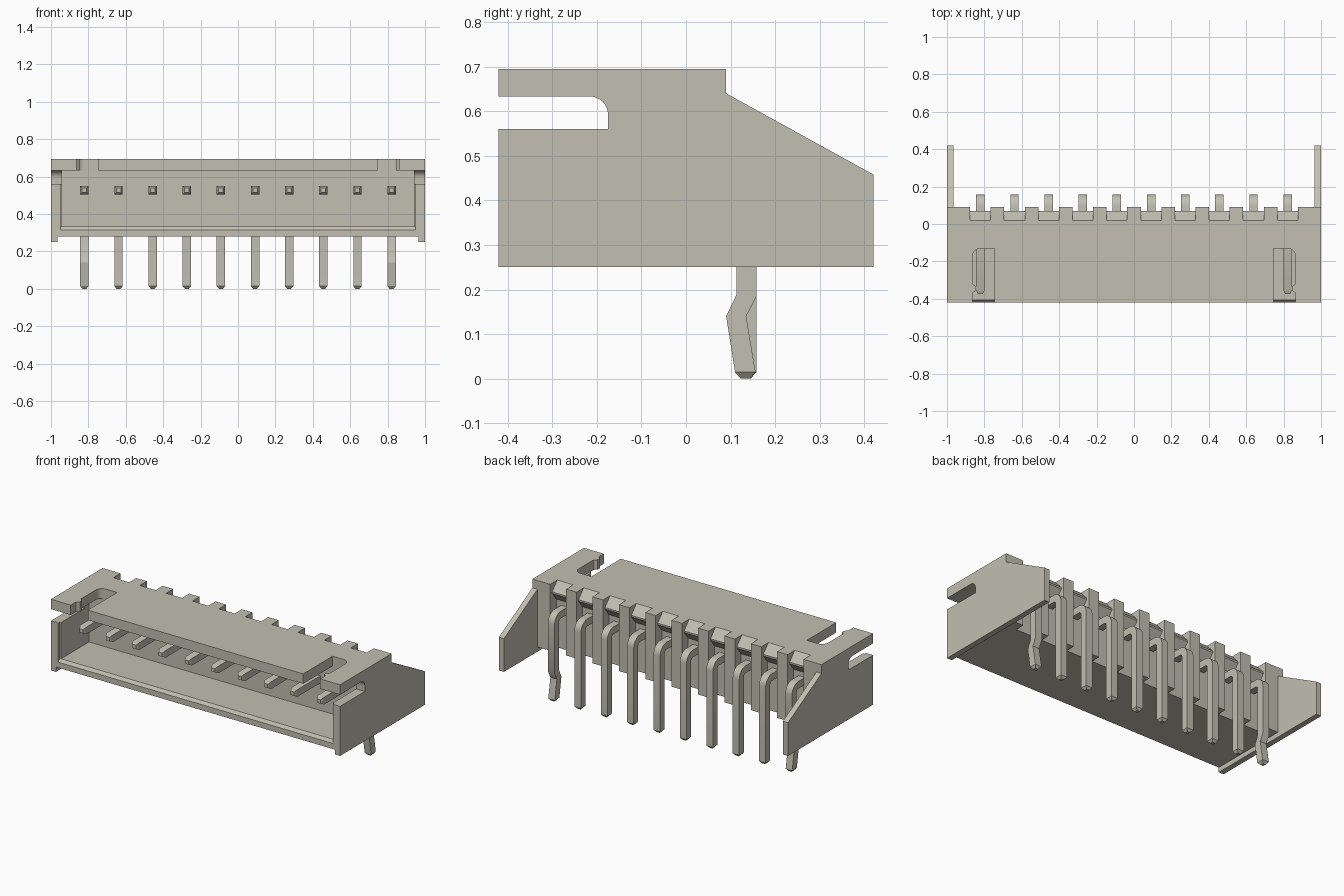
import bpy, bmesh, math

cube = bpy.data.objects.get("Cube")
if cube:
    bpy.data.objects.remove(cube, do_unlink=True)

COLOR = (0.54, 0.52, 0.44, 1)
mat = bpy.data.materials.new("warm_grey_plastic")
mat.use_nodes = True
mat.diffuse_color = COLOR
mat.node_tree.nodes["Principled BSDF"].inputs["Base Color"].default_value = COLOR


def finish(name, bm):
    """Turn a bmesh into a named object with sharp-edged smooth shading."""
    bmesh.ops.recalc_face_normals(bm, faces=bm.faces)
    mesh = bpy.data.meshes.new(name)
    bm.to_mesh(mesh)
    bm.free()
    mesh.materials.append(mat)
    obj = bpy.data.objects.new(name, mesh)
    bpy.context.collection.objects.link(obj)
    bpy.ops.object.select_all(action='DESELECT')
    obj.select_set(True)
    bpy.context.view_layer.objects.active = obj
    bpy.ops.object.shade_smooth_by_angle()
    return obj


def prism(name, profile, axis, a, b):
    """Extrude a closed profile from a to b: yz profile along x, or xy along z."""
    bm = bmesh.new()

    def place(p, t):
        return (t, p[0], p[1]) if axis == 'x' else (p[0], p[1], t)
    low = [bm.verts.new(place(p, a)) for p in profile]
    high = [bm.verts.new(place(p, b)) for p in profile]
    bm.faces.new(low)
    bm.faces.new(high)
    n = len(profile)
    for i in range(n):
        j = (i + 1) % n
        bm.faces.new((low[i], low[j], high[j], high[i]))
    return finish(name, bm)


def arc(cx, cy, r, start, end, steps=8):
    """Points on a circular arc, angles in degrees."""
    angles = [math.radians(start + (end - start) * i / steps) for i in range(steps + 1)]
    return [(cx + r * math.cos(t), cy + r * math.sin(t)) for t in angles]


FRONT, BACK, TAIL = -0.42, 0.09, 0.42
BASE, ROOF, TOP = 0.28, 0.633, 0.695
INNER = 0.965
PITCH, GROOVE = 0.1825, 0.055
pin_x = [(i - 4.5) * PITCH for i in range(10)]

# Floor with a chamfered front lip
prism("floor", [(FRONT, BASE), (-0.13, BASE), (-0.13, 0.333), (-0.405, 0.333),
                (FRONT, 0.315)], 'x', -INNER, INNER)

# Rear wall, with sloped brows over the pin grooves
prism("rear_wall", [(-0.13, BASE), (0.03, BASE), (0.03, 0.58), (0.07, 0.63), (0.07, 0.64),
                    (0.02, TOP), (0.02, ROOF), (-0.13, ROOF)], 'x', -INNER, INNER)

# Roof plate with two open latch slots
half = [(0.745, FRONT), (0.745, -0.13)]
half += arc(0.82, -0.173, 0.043, 90, 0)
half += [(0.863, -0.32), (0.845, -0.335), (0.845, -0.355), (0.863, -0.37),
         (0.863, FRONT), (INNER, FRONT), (INNER, 0.02)]
roof = half + [(-x, y) for x, y in reversed(half)]
prism("roof_plate", roof, 'z', ROOF, TOP)


# Rear ribs between the pins
edges = [-INNER] + [x + s * GROOVE for x in pin_x for s in (-1, 1)] + [INNER]
rib = [(0.02, BASE), (BACK, BASE), (BACK, TOP), (0.02, TOP)]
for i in range(0, len(edges), 2):
    prism("rear_rib", rib, 'x', edges[i], edges[i + 1])

# Side walls with a round-cornered slot and a thin inner lining
slot = [(-0.175, 0.56)] + arc(-0.215, 0.593, 0.04, 0, 90)
wall = [(FRONT, 0.25), (TAIL, 0.25), (TAIL, 0.458), (BACK, 0.64), (BACK, TOP),
        (FRONT, TOP), (FRONT, ROOF)] + slot[::-1] + [(FRONT, 0.56)]


def lining(front):
    return [(front, BASE + 0.01), (-0.1, BASE + 0.01), (-0.1, ROOF)] + slot[::-1] + [(front, 0.56)]


for side, label in ((1, "left"), (-1, "right")):
    prism(label + "_wall", wall, 'x', side * INNER, side)
    prism(label + "_lining", lining(FRONT), 'x', side * 0.95, side * INNER)
    prism(label + "_inner_lining", lining(-0.405), 'x', side * 0.94, side * 0.95)


# Bent square pins, lofted through four-cornered rings
def pin(name, x, leg):
    rings = [((-0.375, 0.515), (-0.375, 0.539), 0.012),
             ((-0.355, 0.505), (-0.355, 0.55), 0.0225)]
    inner = arc(0.095, 0.487, 0.018, 90, 0)
    outer = arc(0.095, 0.487, 0.063, 90, 0)
    rings += [(a, b, 0.0225) for a, b in zip(inner, outer)]
    rings += [((y0, z0), (y1, z1), 0.0225) for y0, z0, y1, z1 in leg]
    y0, z0, y1, z1 = leg[-1]
    rings.append(((y0 + 0.013, 0), (y1 - 0.013, 0), 0.01))
    bm = bmesh.new()
    loops = [[bm.verts.new((x + s * w, p[0], p[1]))
              for s, p in ((-1, a), (1, a), (1, b), (-1, b))] for a, b, w in rings]
    for l0, l1 in zip(loops, loops[1:]):
        for i in range(4):
            j = (i + 1) % 4
            bm.faces.new((l0[i], l0[j], l1[j], l1[i]))
    bm.faces.new(loops[0])
    bm.faces.new(loops[-1])
    finish(name, bm)


straight = [(0.113, 0.015, 0.158, 0.015)]
kinked = [(0.113, 0.188, 0.158, 0.185), (0.09, 0.14, 0.135, 0.14), (0.11, 0.015, 0.156, 0.015)]
for i, x in enumerate(pin_x):
    if i in (0, 9):
        pin("retaining_pin", x, kinked)
    else:
        pin("contact_pin", x, straight)
